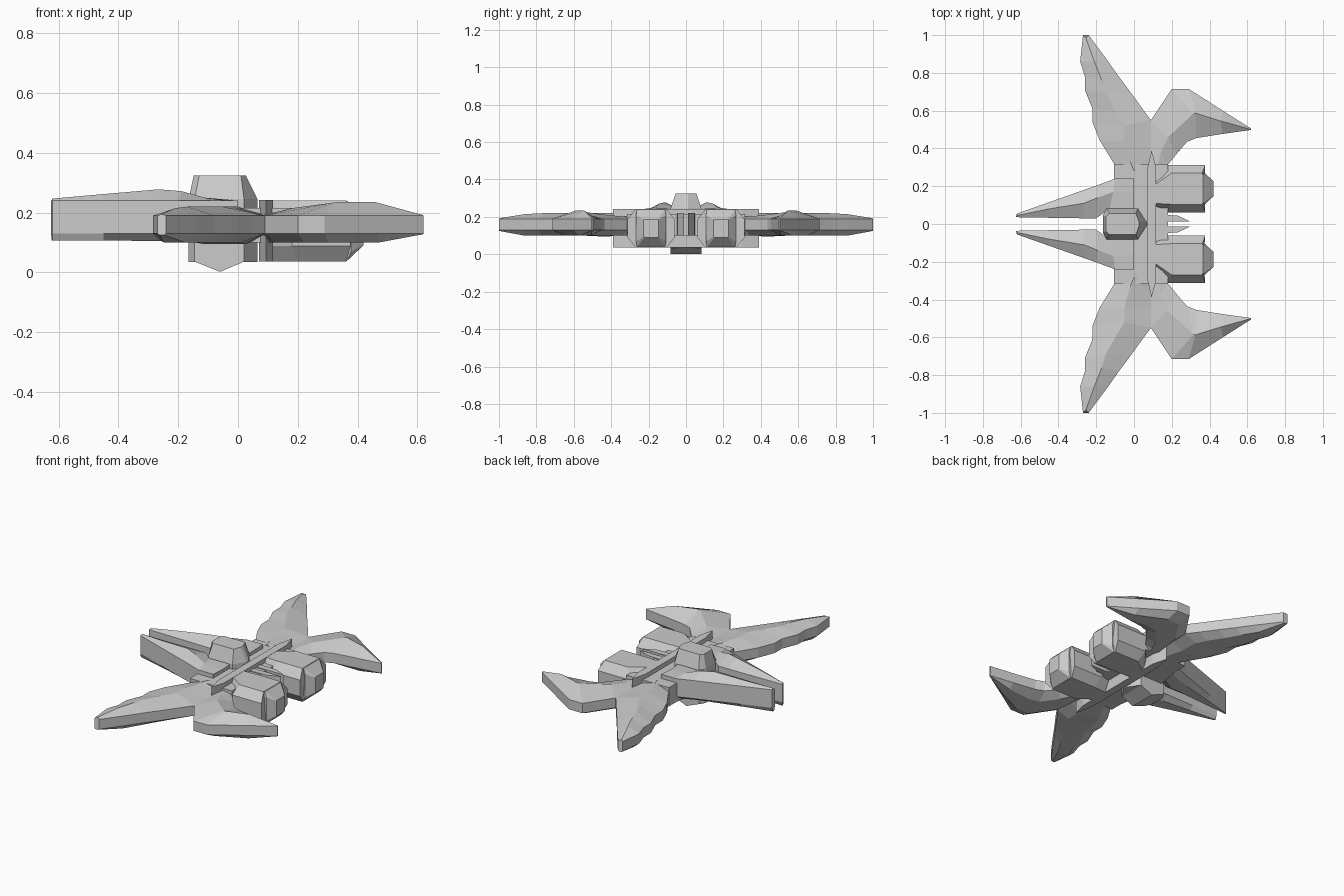
import bpy, bmesh


def make(name, rings, mirror=True):
    """Skin a list of equal-length point rings, cap the ends, mirror across y."""
    bm = bmesh.new()
    loops = [[bm.verts.new(p) for p in ring] for ring in rings]
    n = len(loops[0])
    for a, b in zip(loops, loops[1:]):
        for i in range(n):
            j = (i + 1) % n
            bm.faces.new((a[i], a[j], b[j], b[i]))
    bm.faces.new(loops[0])
    bm.faces.new(loops[-1])
    bmesh.ops.recalc_face_normals(bm, faces=bm.faces)
    me = bpy.data.meshes.new(name)
    bm.to_mesh(me)
    bm.free()
    ob = bpy.data.objects.new(name, me)
    bpy.context.collection.objects.link(ob)
    if mirror:
        m = ob.modifiers.new("mirror", 'MIRROR')
        m.use_axis = (False, True, False)
        m.use_mirror_merge = False
    return ob


def blade_ring(a, b, c, top, bot, lo, hi):
    """Wing section: edges a and b with a vertical band, ridge c, flat underside."""
    def mix(t):
        return (a[0] + (b[0] - a[0]) * t, a[1] + (b[1] - a[1]) * t, bot)
    return [(*a, lo), (*a, hi), (*c, top), (*b, hi), (*b, lo), mix(.75), mix(.25)]


def blade(name, sections, lo=.13, hi=.19):
    return make(name, [blade_ring(*s, lo, hi) for s in sections])


def plate(name, outline, z0, z1, mirror=True):
    return make(name, [[(x, y, z) for x, y in outline] for z in (z0, z1)], mirror)


# long swept wings with a stepped edge
blade("main_wing", [
    ((-.10, .28), (.09, .28), (.0, .28), .22, .10),
    ((-.10, .31), (.09, .34), (-.02, .33), .22, .10),
    ((-.18, .44), (.09, .44), (-.05, .44), .22, .095),
    ((-.22, .54), (.09, .55), (-.05, .52), .22, .10),
    ((-.22, .61), (.045, .61), (-.10, .60), .22, .10),
    ((-.26, .71), (-.02, .70), (-.15, .69), .22, .10),
    ((-.26, .78), (-.08, .78), (-.17, .76), .22, .10),
    ((-.285, .86), (-.14, .865), (-.21, .86), .215, .10),
    ((-.27, 1.0), (-.24, 1.0), (-.255, .985), .195, .125)])

# hooked rear wings
blade("rear_wing", [
    ((.07, .28), (.17, .28), (.12, .28), .20, .10),
    ((.09, .42), (.18, .315), (.14, .37), .205, .10),
    ((.09, .55), (.225, .37), (.18, .46), .215, .10),
    ((.20, .715), (.28, .435), (.315, .585), .233, .10),
    ((.29, .715), (.33, .455), (.325, .587), .235, .10),
    ((.47, .60), (.47, .477), (.46, .545), .235, .10),
    ((.62, .505), (.62, .498), (.618, .501), .192, .128)])

# forward prongs
blade("front_prong", [
    ((-.62, .055), (-.625, .036), (-.62, .045), .247, .107),
    ((-.45, .115), (-.45, .033), (-.45, .08), .262, .107),
    ((-.265, .18), (-.265, .03), (-.265, .11), .278, .105),
    ((-.20, .203), (-.20, .03), (-.19, .14), .272, .105),
    ((-.10, .24), (-.13, .08), (-.11, .17), .25, .105),
    ((.0, .24), (.0, .06), (.0, .16), .235, .105)], lo=.13, hi=.24)

# centre hull
plate("hull", [(-.13, .08), (-.105, .24), (-.105, .315), (.18, .315), (.18, .03),
               (.18, -.03), (.18, -.315), (-.105, -.315), (-.105, -.24), (-.13, -.08)],
      .10, .215, mirror=False)

# cross spine, pointed at both ends
plate("spine", [(.07, -.29), (.093, -.39), (.117, -.30), (.117, .30), (.093, .39),
                (.07, .29)], .037, .242, mirror=False)

# tail fins between the engines
plate("tail_fin", [(.10, .012), (.30, .012), (.23, .045), (.10, .05)], .10, .22)


def engine_ring(x, xm, yc, wide, flat, zh, zf):
    """Octagonal engine section; xm shifts the side edges along x."""
    return [(xm if abs(dy) == wide else x, yc + dy, .139 + dz) for dy, dz in
            ((-wide, -zf), (-flat, -zh), (flat, -zh), (wide, -zf),
             (wide, zf), (flat, zh), (-flat, zh), (-wide, zf))]


# engines with a struts-like neck and a tapered exhaust block
make("engine", [
    engine_ring(.10, .10, .155, .07, .045, .102, .05),
    engine_ring(.20, .18, .187, .125, .083, .102, .05),
    engine_ring(.362, .377, .187, .125, .083, .102, .05)])
make("exhaust", [
    engine_ring(.34, .34, .187, .081, .079, .10, .08),
    engine_ring(.365, .378, .187, .08, .075, .10, .07),
    engine_ring(.42, .42, .187, .04, .035, .048, .046)])


def pod_ring(x0, x1, x2, x3, w, n, z):
    """Cockpit outline: blunt front, straight sides, pointed back."""
    return [(x0, -n, z), (x1, -w, z), (x2, -w, z), (x3, -.012, z),
            (x3, .012, z), (x2, w, z), (x1, w, z), (x0, n, z)]


# cockpit canopy and wedge-shaped belly
make("cockpit", [
    pod_ring(-.165, -.145, .02, .065, .082, .045, .035),
    pod_ring(-.165, -.145, .02, .065, .082, .045, .245),
    pod_ring(-.148, -.13, .01, .026, .056, .04, .325)], mirror=False)
make("belly", [[(-.145, y, .036), (-.06, y, .002), (.02, y, .036)]
               for y in (-.082, .082)], mirror=False)
